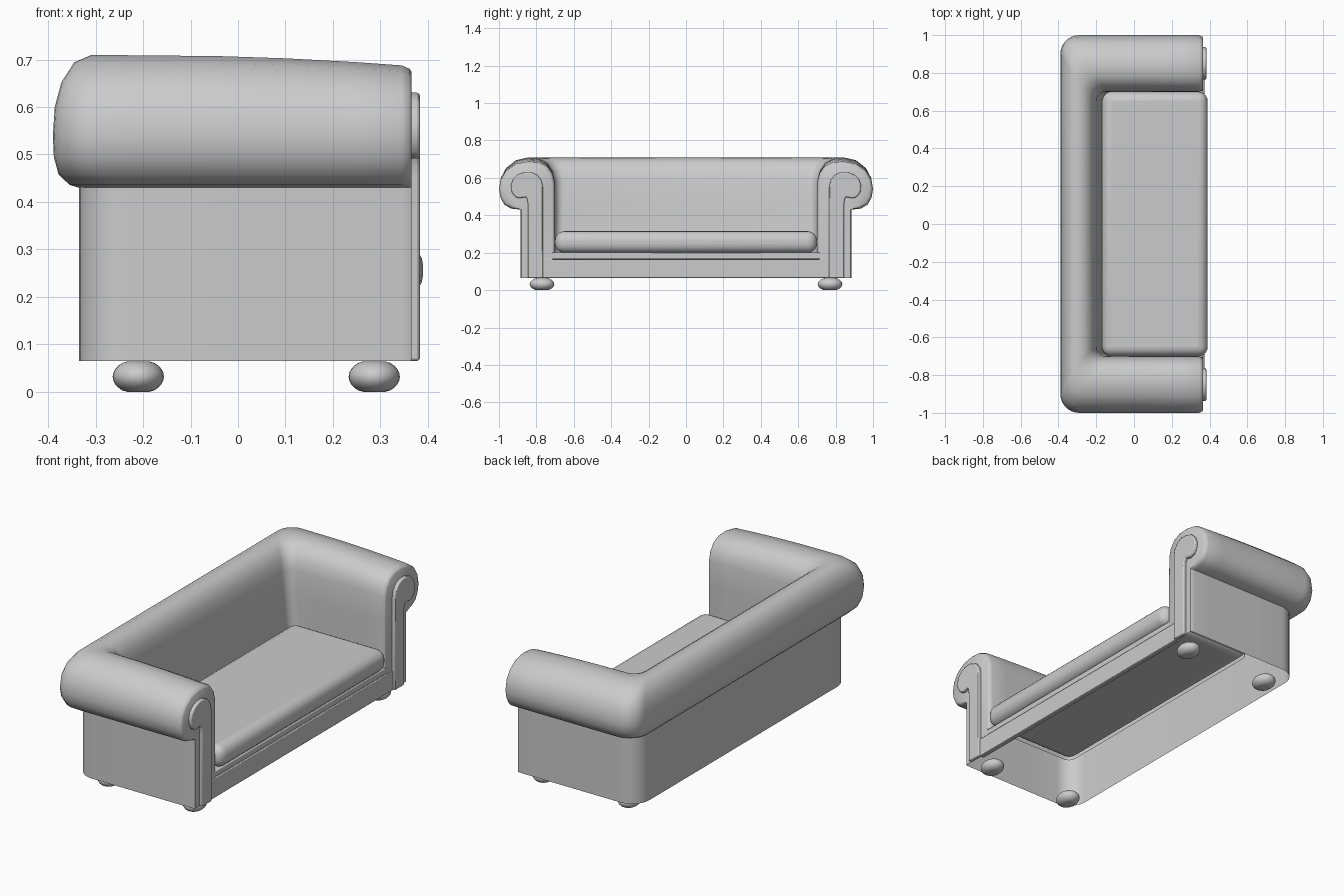
import bpy, bmesh, math

if "Cube" in bpy.data.objects:
    bpy.data.objects.remove(bpy.data.objects["Cube"])


def finish(name, bm, bevel=0, segments=3, angle=40):
    bmesh.ops.recalc_face_normals(bm, faces=bm.faces)
    me = bpy.data.meshes.new(name)
    bm.to_mesh(me)
    bm.free()
    ob = bpy.data.objects.new(name, me)
    bpy.context.collection.objects.link(ob)
    bpy.ops.object.select_all(action='DESELECT')
    ob.select_set(True)
    bpy.context.view_layer.objects.active = ob
    if bevel:
        mod = ob.modifiers.new("soft_edges", 'BEVEL')
        mod.width = bevel
        mod.segments = segments
        mod.limit_method = 'ANGLE'
    bpy.ops.object.shade_smooth_by_angle(angle=math.radians(angle))
    return ob


def box(name, lo, hi, bevel=0, segments=3):
    bm = bmesh.new()
    bmesh.ops.create_cube(bm, size=1)
    for v in bm.verts:
        v.co = [(a + b) / 2 + c * (b - a) for a, b, c in zip(lo, hi, v.co)]
    return finish(name, bm, bevel, segments)


# Upholstered shell: one rolled profile swept round arm, back and arm
# Rows: arm half-width y, matching back x, height z
PROFILE = [(.70, -.165, .20), (.70, -.19, .45), (.702, -.20, .58), (.714, -.212, .635),
           (.742, -.235, .68), (.785, -.27, .704), (.845, -.31, .709), (.91, -.345, .694),
           (.962, -.372, .652), (.99, -.386, .60), (1.0, -.39, .54), (.992, -.388, .495),
           (.972, -.378, .458), (.935, -.355, .436), (.885, -.335, .43), (.885, -.335, .065)]


def sag(x, z):
    # arm tops dip slightly towards the front
    f = max(0, (x + .2) / .55)
    return z - .022 * f ** 2 * max(0, (z - .56) / .15)


def path(y, x, z, r):
    pts = []
    # rounded front end
    for px, k in ((.366, .9), (.361, .955), (.345, 1)):
        pz = .56 + (z - .56) * k if z > .43 else z
        pts.append((px, .84 + (y - .84) * k, sag(px, pz)))
    for px in (.25, .1, -.04):
        pts.append((px, y, sag(px, z)))
    # rounded back corner
    for i in range(8):
        a = math.pi / 2 * i / 7
        pts.append((x + r - r * math.sin(a), y - r + r * math.cos(a), z))
    pts.append((x, 0, z))
    return pts + [(px, -py, pz) for px, py, pz in reversed(pts[:-1])]


bm = bmesh.new()
rows = []
for i, (y, x, z) in enumerate(PROFILE):
    r = .04 + .06 * min(1, i / 10)
    rows.append([bm.verts.new(p) for p in path(y, x, z, r)])
for a, b in zip(rows, rows[1:]):
    for j in range(len(a) - 1):
        bm.faces.new((a[j], a[j + 1], b[j + 1], b[j]))
for j, s in ((0, 1), (-1, -1)):
    corner = bm.verts.new((.366, s * .714, .065))
    bm.faces.new([row[j] for row in rows] + [corner])
finish("upholstered_shell", bm)

# Scroll panels on the arm fronts
SCROLL = [(.765, .065), (.765, .55), (.773, .587), (.795, .615), (.828, .63), (.865, .63),
          (.9, .617), (.925, .592), (.936, .56), (.932, .525), (.915, .5), (.89, .49),
          (.868, .496), (.855, .498), (.847, .48), (.845, .45), (.845, .065)]
for s, side in ((1, "right"), (-1, "left")):
    bm = bmesh.new()
    face = bm.faces.new([bm.verts.new((.36, s * y, z)) for y, z in SCROLL])
    ext = bmesh.ops.extrude_face_region(bm, geom=[face])
    for v in ext["geom"]:
        if isinstance(v, bmesh.types.BMVert):
            v.co.x = .383
    finish(side + "_scroll_panel", bm, .006, 2)

# Front rail and its upper lip
box("front_rail", (.345, -.77, .065), (.372, .77, .165), .003, 2)
box("front_rail_lip", (.335, -.77, .165), (.366, .77, .2), .006, 2)

# Seat cushion
box("seat_cushion", (-.17, -.70, .198), (.39, .70, .315), .05, 5)

# Bun feet
for x in (-.21, .287):
    for y in (-.77, .77):
        bm = bmesh.new()
        bmesh.ops.create_uvsphere(bm, u_segments=24, v_segments=14, radius=1)
        for v in bm.verts:
            z = min(.064, max(0, .032 + v.co.z * .037))
            v.co = (x + v.co.x * .054, y + v.co.y * .066, z)
        finish("bun_foot", bm)
